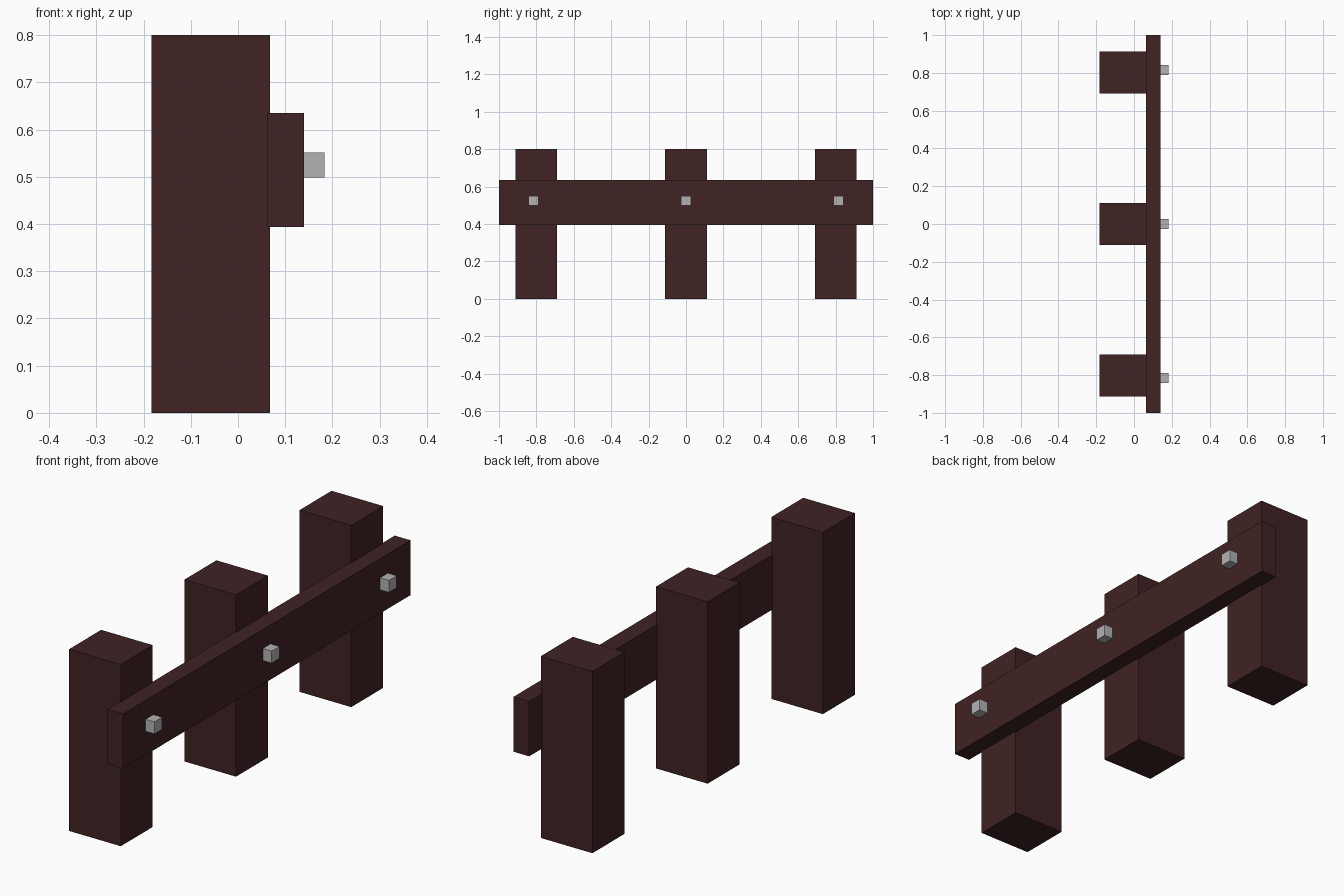
import bpy

if "Cube" in bpy.data.objects:
    bpy.data.objects.remove(bpy.data.objects["Cube"])


def material(name, rgb):
    m = bpy.data.materials.new(name)
    m.diffuse_color = (*rgb, 1.0)
    m.use_nodes = True
    m.node_tree.nodes["Principled BSDF"].inputs["Base Color"].default_value = m.diffuse_color
    return m


wood = material("dark_brown_wood", (0.052, 0.016, 0.017))
steel = material("light_grey_metal", (0.45, 0.45, 0.45))


def box(name, x, y, z, mat):
    """Axis-aligned box from (min, max) ranges."""
    bpy.ops.mesh.primitive_cube_add(size=1)
    ob = bpy.context.object
    ob.name = name
    ob.location = [(a + b) / 2 for a, b in (x, y, z)]
    ob.scale = [b - a for a, b in (x, y, z)]
    bpy.ops.object.transform_apply(location=False, rotation=False, scale=True)
    ob.data.materials.append(mat)
    return ob


# Three upright posts, each with a bolt head on the outside of the rail
for side, label in ((-1, "front"), (0, "middle"), (1, "back")):
    py, by = 0.801 * side, 0.815 * side
    box(f"{label}_post", (-0.183, 0.068), (py - 0.111, py + 0.111), (0, 0.8), wood)
    box(f"{label}_bolt", (0.14, 0.183), (by - 0.027, by + 0.027), (0.498, 0.551), steel)

# Long horizontal rail, let slightly into the posts
box("rail", (0.063, 0.14), (-1, 1), (0.394, 0.635), wood)
